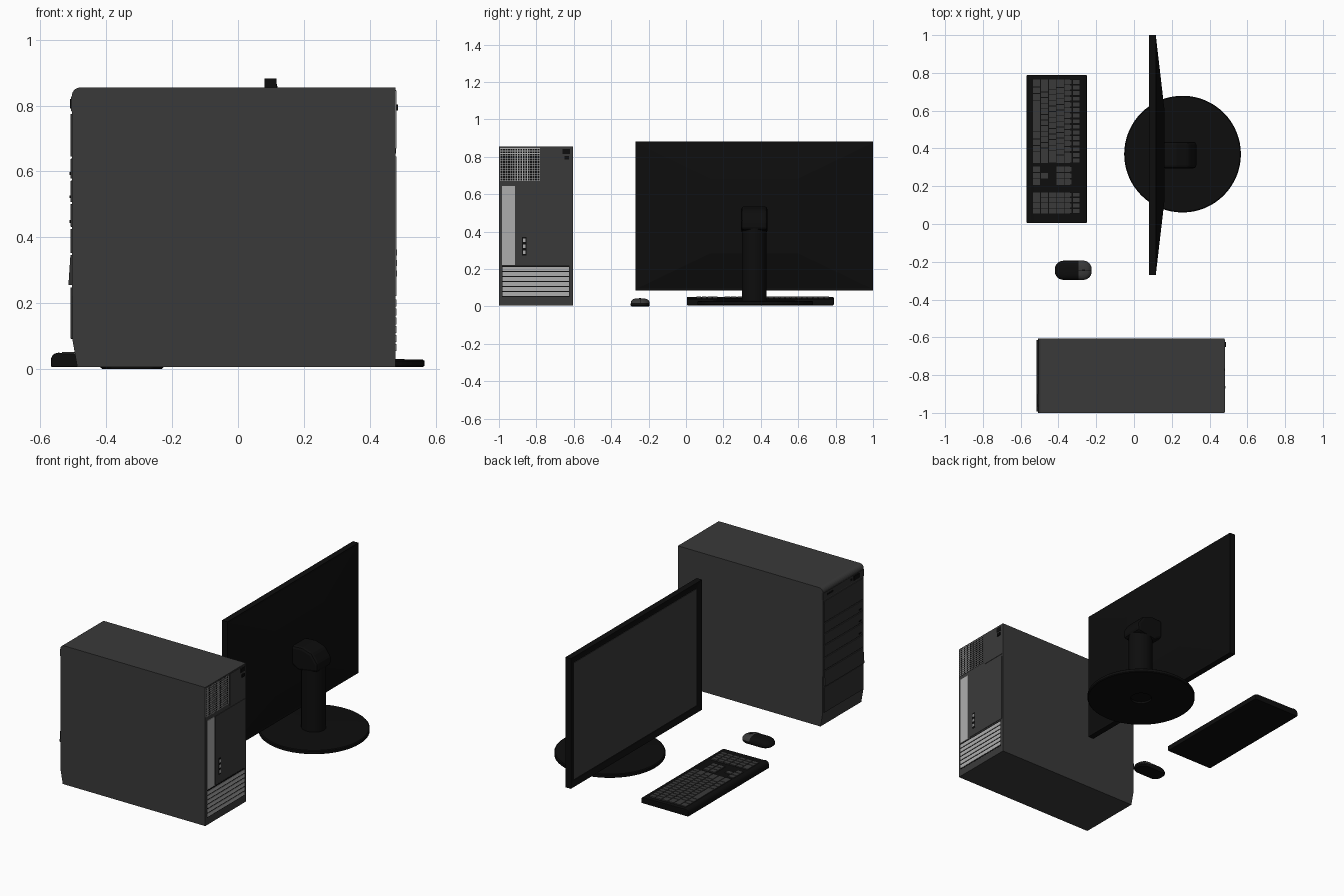
import bpy, bmesh, math
from mathutils import Vector

if "Cube" in bpy.data.objects:
    bpy.data.objects.remove(bpy.data.objects["Cube"])


def material(name, v):
    m = bpy.data.materials.new(name)
    m.diffuse_color = (v, v, v, 1)
    m.use_nodes = True
    m.node_tree.nodes["Principled BSDF"].inputs["Base Color"].default_value = m.diffuse_color
    return m


BLACK = material("black", 0.004)
DARK = material("dark_grey", 0.042)
BEZEL = material("bezel_grey", 0.03)
LIGHT = material("light_grey", 0.42)


def finish(name, bm, mat, bevel=0, smooth=False, segments=2):
    bmesh.ops.recalc_face_normals(bm, faces=bm.faces[:])
    me = bpy.data.meshes.new(name)
    bm.to_mesh(me)
    bm.free()
    me.materials.append(mat)
    ob = bpy.data.objects.new(name, me)
    bpy.context.collection.objects.link(ob)
    if bevel:
        mod = ob.modifiers.new("bevel", 'BEVEL')
        mod.width, mod.segments = bevel, segments
    if smooth:
        bpy.ops.object.select_all(action='DESELECT')
        bpy.context.view_layer.objects.active = ob
        ob.select_set(True)
        bpy.ops.object.shade_smooth_by_angle(angle=math.radians(35))
    return ob


def boxes(name, items, mat, **kw):
    """One object made of boxes given as (x0, x1, y0, y1, z0, z1)."""
    bm = bmesh.new()
    for x0, x1, y0, y1, z0, z1 in items:
        for v in bmesh.ops.create_cube(bm, size=1)["verts"]:
            v.co = Vector(((x0 + x1) / 2 + v.co.x * (x1 - x0),
                           (y0 + y1) / 2 + v.co.y * (y1 - y0),
                           (z0 + z1) / 2 + v.co.z * (z1 - z0)))
    return finish(name, bm, mat, **kw)


def loft_bm(rings):
    """Capped skin through rings with equal point counts."""
    bm = bmesh.new()
    vs = [[bm.verts.new(p) for p in r] for r in rings]
    n = len(vs[0])
    for a, b in zip(vs, vs[1:]):
        for i in range(n):
            j = (i + 1) % n
            bm.faces.new((a[i], a[j], b[j], b[i]))
    bm.faces.new(vs[0])
    bm.faces.new(vs[-1])
    bmesh.ops.recalc_face_normals(bm, faces=bm.faces[:])
    return bm


def extrude(name, profile, y0, y1, mat, **kw):
    return finish(name, loft_bm([[(x, y, z) for x, z in profile] for y in (y0, y1)]), mat, **kw)


# ---- Tower case: side profile extruded across its width
Y0, Y1 = -1.0, -0.605
arc = [(-0.479 - 0.026 * math.sin(a), 0.829 + 0.026 * math.cos(a))
       for a in [i * math.pi / 12 for i in range(7)]]
extrude("tower_case", [(0.478, 0.006), (0.478, 0.855)] + arc + [(-0.503, 0.09), (-0.488, 0.006)],
        Y0, Y1, DARK)

# Front drive bay covers
zs = [(0.645, 0.775), (0.578, 0.639), (0.507, 0.572), (0.432, 0.501), (0.352, 0.426), (0.092, 0.248)]
boxes("bay_covers", [(-0.509, -0.495, Y0 + 0.008, Y1 - 0.008, a, b) for a, b in zs], BEZEL, bevel=0.002)
extrude("front_flap", [(-0.495, 0.255), (-0.515, 0.255), (-0.509, 0.346), (-0.495, 0.346)],
        Y0 + 0.008, Y1 - 0.008, BEZEL)
boxes("front_kick_strip", [(-0.507, -0.495, Y0, Y1, 0.784, 0.826)], BEZEL)
boxes("front_buttons", [(-0.51, -0.5, -0.955, -0.90, 0.792, 0.82),
                        (-0.509, -0.5, -0.885, -0.868, 0.80, 0.812),
                        (-0.509, -0.5, -0.70, -0.64, 0.802, 0.812)], BLACK)
boxes("drive_buttons", [(-0.512, -0.5, -0.97, -0.95, a + 0.012, a + 0.02) for a, b in zs[1:4]], BLACK)

# Rear fan grille: wire mesh over a dark opening
boxes("fan_opening", [(0.47, 0.479, -0.995, -0.78, 0.67, 0.846)], BLACK)
gy, gz = 16, 13
boxes("fan_grille",
      [(0.477, 0.481, -0.994 + 0.213 * i / gy - 0.0015, -0.994 + 0.213 * i / gy + 0.0015, 0.67, 0.846)
       for i in range(gy + 1)] +
      [(0.477, 0.481, -0.995, -0.78, 0.672 + 0.172 * i / gz - 0.0015, 0.672 + 0.172 * i / gz + 0.0015)
       for i in range(gz + 1)], LIGHT)
# Rear plates, ports and expansion slots
boxes("power_supply_plate", [(0.47, 0.4805, -0.765, -0.612, 0.655, 0.848)], DARK)
boxes("rear_board_plate", [(0.47, 0.4805, -0.905, -0.615, 0.226, 0.642)], DARK)
boxes("power_socket", [(0.47, 0.482, -0.66, -0.62, 0.815, 0.842),
                       (0.47, 0.486, -0.65, -0.625, 0.785, 0.803)], BLACK)
boxes("port_shield", [(0.47, 0.481, -0.983, -0.915, 0.222, 0.645)], LIGHT)
boxes("jack_plate", [(0.47, 0.482, -0.876, -0.852, 0.272, 0.372)], BLACK)
boxes("jacks", [(0.47, 0.4835, -0.871, -0.857, z, z + 0.018) for z in (0.281, 0.313, 0.345)], LIGHT)
boxes("slot_frame", [(0.47, 0.479, -0.985, -0.622, 0.05, 0.219)], BLACK)
boxes("slot_covers", [(0.47, 0.481, -0.982, -0.625, 0.055 + i * 0.027, 0.055 + i * 0.027 + 0.021)
                      for i in range(6)], LIGHT)

# ---- Monitor: frame with recessed screen and tapered back
bm = bmesh.new()
PX0, PX1, PY0, PY1, PZ0, PZ1 = 0.08, 0.117, -0.27, 1.0, 0.085, 0.882
for v in bmesh.ops.create_cube(bm, size=1)["verts"]:
    v.co = Vector((PX1 if v.co.x > 0 else PX0, PY1 if v.co.y > 0 else PY0, PZ1 if v.co.z > 0 else PZ0))
bm.normal_update()
front = [f for f in bm.faces if f.normal.x < -0.9]
bmesh.ops.inset_region(bm, faces=front, thickness=0.042)
bmesh.ops.translate(bm, verts=front[0].verts[:], vec=(0.01, 0, 0))
finish("monitor_frame", bm, BLACK)
boxes("screen", [(0.087, 0.095, PY0 + 0.042, PY1 - 0.042, PZ0 + 0.042, PZ1 - 0.042)], DARK)


def rect(x, dy, dz):
    return [(x, 0.365 + sy * dy, 0.484 + sz * dz) for sy, sz in ((-1, -1), (1, -1), (1, 1), (-1, 1))]


finish("monitor_back", loft_bm([rect(0.11, 0.62, 0.385), rect(0.117, 0.62, 0.385), rect(0.162, 0.235, 0.2)]), BLACK)

# Stand: head, post and round foot with an underside recess
extrude("stand_head", [(0.15, 0.42), (0.15, 0.53), (0.225, 0.535), (0.29, 0.515), (0.33, 0.46),
                       (0.33, 0.41), (0.2, 0.39)], 0.295, 0.435, BLACK, bevel=0.015)


def ellipse(cx, cy, rx, ry, z, n=64):
    return [(cx + rx * math.cos(2 * math.pi * i / n), cy + ry * math.sin(2 * math.pi * i / n), z)
            for i in range(n)]


finish("stand_post", loft_bm([ellipse(0.257, 0.365, 0.07, 0.066, z, 32) for z in (0.02, 0.45)]), BLACK, smooth=True)
foot = [(0.06, 0.018), (0.06, 0.006), (0.304, 0.006), (0.309, 0.010), (0.309, 0.025), (0.304, 0.029), (0.09, 0.032)]
finish("stand_foot", loft_bm([ellipse(0.257, 0.37, r, r, z) for r, z in foot]), BLACK, smooth=True)

# ---- Keyboard base with a rounded near edge
extrude("keyboard_base", [(-0.25, 0.006), (-0.25, 0.038), (-0.27, 0.043), (-0.53, 0.047), (-0.545, 0.05),
                          (-0.557, 0.047), (-0.565, 0.04), (-0.568, 0.03), (-0.568, 0.006)],
        0.005, 0.79, BLACK, bevel=0.004)

# Keys: rows run along y, the user's near row first
G = 0.004
keys = []


def key_row(row, y_hi, widths):
    x = -0.535 + row * 0.042
    for w in widths:
        keys.append((x, x + 0.042 - G, y_hi - w + G, y_hi, 0.04, 0.052))
        y_hi -= w


key_row(0, 0.765, [0.042, 0.034, 0.038, 0.165, 0.038, 0.034, 0.034, 0.06])
key_row(1, 0.765, [0.068] + [0.0297] * 10 + [0.08])
key_row(2, 0.765, [0.053] + [0.0297] * 11 + [0.065])
key_row(3, 0.765, [0.045] + [0.0297] * 12 + [0.044])
key_row(4, 0.765, [0.0297] * 13 + [0.059])
key_row(5, 0.765, [0.0297] * 15)
key_row(0, 0.305, [0.034] * 3)
key_row(1, 0.271, [0.034])
for r in (3, 4):
    key_row(r, 0.305, [0.034] * 3)
for r in range(6):
    key_row(r, 0.168, [0.058, 0.029, 0.029] if r == 0 else [0.029] * 4)
boxes("keys", keys, DARK)


# ---- Mouse: stacked rounded outlines
def mouse_ring(s, z, n=10):
    pts = []
    for cx, cy, a0 in ((1, 1, 0), (-1, 1, 90), (-1, -1, 180), (1, -1, 270)):
        for i in range(n + 1):
            a = math.radians(a0 + 90 * i / n)
            pts.append((-0.322 + s * (cx * 0.053 + 0.045 * math.cos(a)),
                        -0.245 + s * (cy * 0.006 + 0.045 * math.sin(a)), z))
    return pts


levels = [(0.92, 0), (0.99, 0.006), (0.99, 0.016), (0.93, 0.027), (0.78, 0.036), (0.5, 0.041), (0.2, 0.0425)]
finish("mouse_body", loft_bm([mouse_ring(s, z) for s, z in levels]), BLACK, smooth=True)
for side, sgn in (("left", 1), ("right", -1)):
    bm = loft_bm([mouse_ring(s * 1.01, z + 0.0012) for s, z in levels[2:]])
    for co, no in (((-0.293, 0, 0), (-1, 0, 0)), ((0, -0.245 + sgn * 0.002, 0), (0, -sgn, 0))):
        bmesh.ops.bisect_plane(bm, geom=bm.verts[:] + bm.edges[:] + bm.faces[:], plane_co=co,
                               plane_no=no, clear_outer=True)
    finish("mouse_button_" + side, bm, DARK, smooth=True)
bm = bmesh.new()
bmesh.ops.create_cone(bm, cap_ends=True, segments=20, radius1=0.014, radius2=0.014, depth=0.01)
for v in bm.verts:
    v.co = Vector((-0.27 + v.co.x, -0.245 + v.co.z, 0.03 + v.co.y))
finish("mouse_wheel", bm, BLACK, smooth=True)
